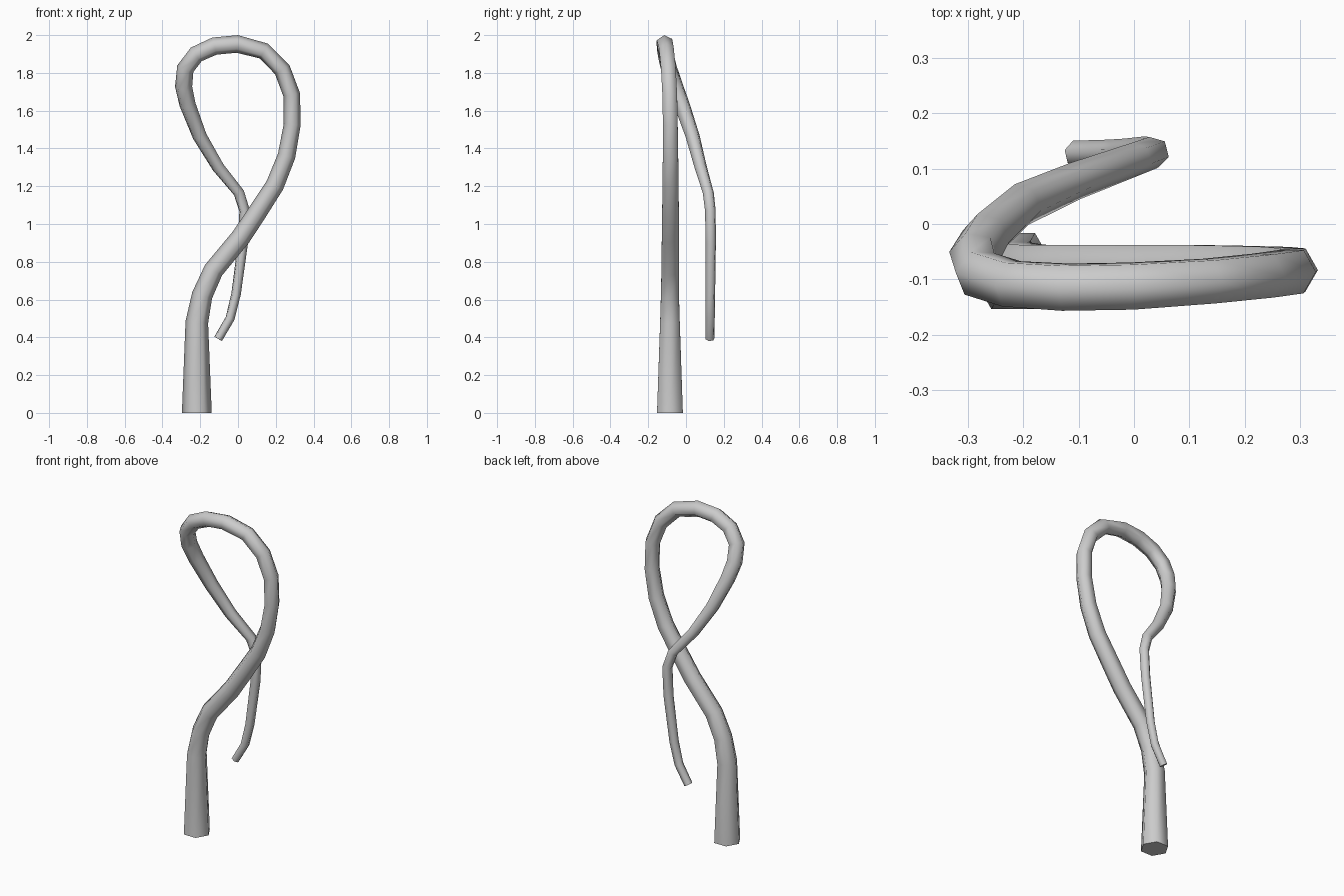
import bpy, bmesh
from math import cos, sin, pi
from mathutils import Vector

SIDES = 6

# Centre line of the looping stem: x, y, z, radius
PATH = [
    (-0.218, -0.085, 0.00, 0.079), (-0.218, -0.085, 0.48, 0.060),
    (-0.190, -0.085, 0.622, 0.055), (-0.130, -0.084, 0.755, 0.053),
    (0.015, -0.083, 0.93, 0.052), (0.098, -0.082, 1.055, 0.051),
    (0.195, -0.082, 1.205, 0.049), (0.257, -0.082, 1.36, 0.047),
    (0.287, -0.083, 1.527, 0.045), (0.284, -0.086, 1.685, 0.045),
    (0.234, -0.093, 1.818, 0.045), (0.136, -0.103, 1.916, 0.045),
    (-0.004, -0.112, 1.953, 0.047), (-0.124, -0.114, 1.942, 0.047),
    (-0.221, -0.108, 1.898, 0.046), (-0.279, -0.090, 1.822, 0.046),
    (-0.288, -0.058, 1.727, 0.046), (-0.267, -0.022, 1.632, 0.044),
    (-0.203, 0.035, 1.465, 0.039), (-0.105, 0.078, 1.30, 0.034),
    (0.005, 0.118, 1.165, 0.030), (0.035, 0.129, 1.07, 0.029),
    (0.026, 0.131, 0.90, 0.028), (-0.010, 0.129, 0.63, 0.026),
    (-0.042, 0.128, 0.50, 0.025), (-0.105, 0.127, 0.392, 0.024),
]


def sweep(name, path, sides):
    """Skin a tapering tube along the path with a twist-free frame."""
    pts = [Vector(p[:3]) for p in path]
    dirs = [(b - a).normalized() for a, b in zip(pts, pts[1:])]
    tangents = [dirs[0]] + [(a + b).normalized() for a, b in zip(dirs, dirs[1:])] + [dirs[-1]]
    bm = bmesh.new()
    rings = []
    n, prev = Vector((1, 0, 0)), tangents[0]
    for p, t, row in zip(pts, tangents, path):
        n = prev.rotation_difference(t) @ n
        n = (n - t * n.dot(t)).normalized()
        b, prev = t.cross(n), t
        rings.append([bm.verts.new(p + row[3] * (n * cos(a) + b * sin(a)))
                      for a in (2 * pi * k / sides for k in range(sides))])
    for lo, hi in zip(rings, rings[1:]):
        for k in range(sides):
            j = (k + 1) % sides
            bm.faces.new((lo[k], lo[j], hi[j], hi[k])).smooth = True
    # Flat end caps
    caps = [bm.faces.new(rings[0][::-1]), bm.faces.new(rings[-1])]
    for edge in (e for c in caps for e in c.edges):
        edge.smooth = False
    bmesh.ops.recalc_face_normals(bm, faces=bm.faces)
    mesh = bpy.data.meshes.new(name)
    bm.to_mesh(mesh)
    bm.free()
    obj = bpy.data.objects.new(name, mesh)
    bpy.context.collection.objects.link(obj)
    return obj


# Curling vine stem
sweep("looped_vine", PATH, SIDES)
